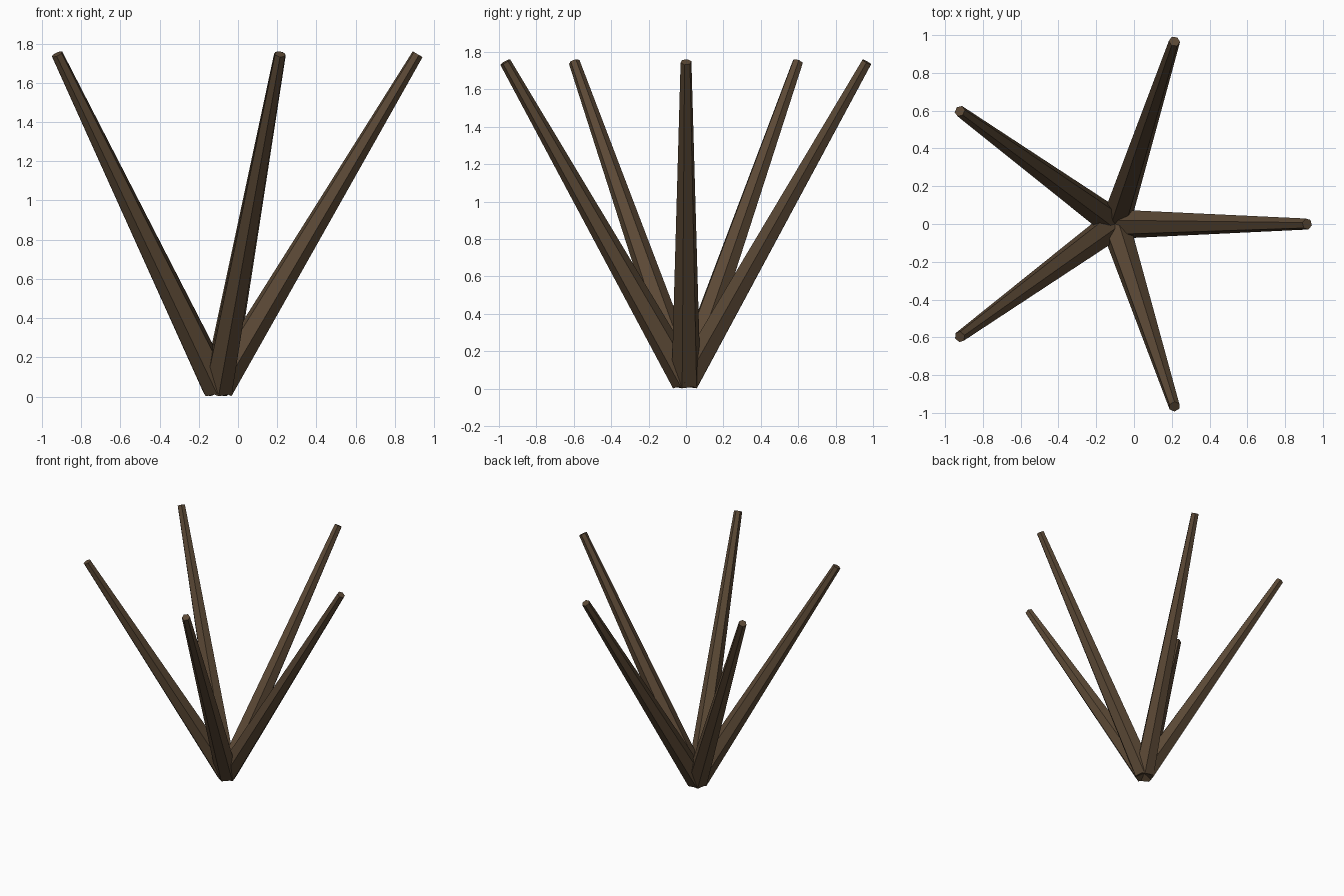
import bpy, bmesh, math
from mathutils import Matrix

if "Cube" in bpy.data.objects:
    bpy.data.objects.remove(bpy.data.objects["Cube"])

SIDES, R_BASE, R_TIP, LENGTH = 6, 0.08, 0.03, 1.985
TILT, ROLL = math.radians(30.8), math.radians(-15)
ROOT = (-0.1, 0, 0.041)

bark = bpy.data.materials.new("bark")
bark.diffuse_color = (0.105, 0.066, 0.036, 1)
bark.use_nodes = True
bark.node_tree.nodes["Principled BSDF"].inputs["Base Color"].default_value = bark.diffuse_color


def branch(index):
    """Tapered, flat-faced stick leaning outward from the shared root."""
    bm = bmesh.new()
    bmesh.ops.create_cone(bm, cap_ends=True, segments=SIDES, radius1=R_BASE,
                          radius2=R_TIP, depth=LENGTH)
    # start the stick at its base, roll it, lean it, then turn it round the root
    turn = (Matrix.Translation(ROOT)
            @ Matrix.Rotation(index * math.tau / 5, 4, 'Z')
            @ Matrix.Rotation(TILT, 4, 'Y')
            @ Matrix.Rotation(ROLL + math.pi / 2, 4, 'Z')
            @ Matrix.Translation((0, 0, LENGTH / 2)))
    bm.transform(turn)
    mesh = bpy.data.meshes.new(f"branch_{index + 1}")
    bm.to_mesh(mesh)
    bm.free()
    mesh.materials.append(bark)
    bpy.context.collection.objects.link(bpy.data.objects.new(mesh.name, mesh))


# five branches spread evenly
for i in range(5):
    branch(i)
